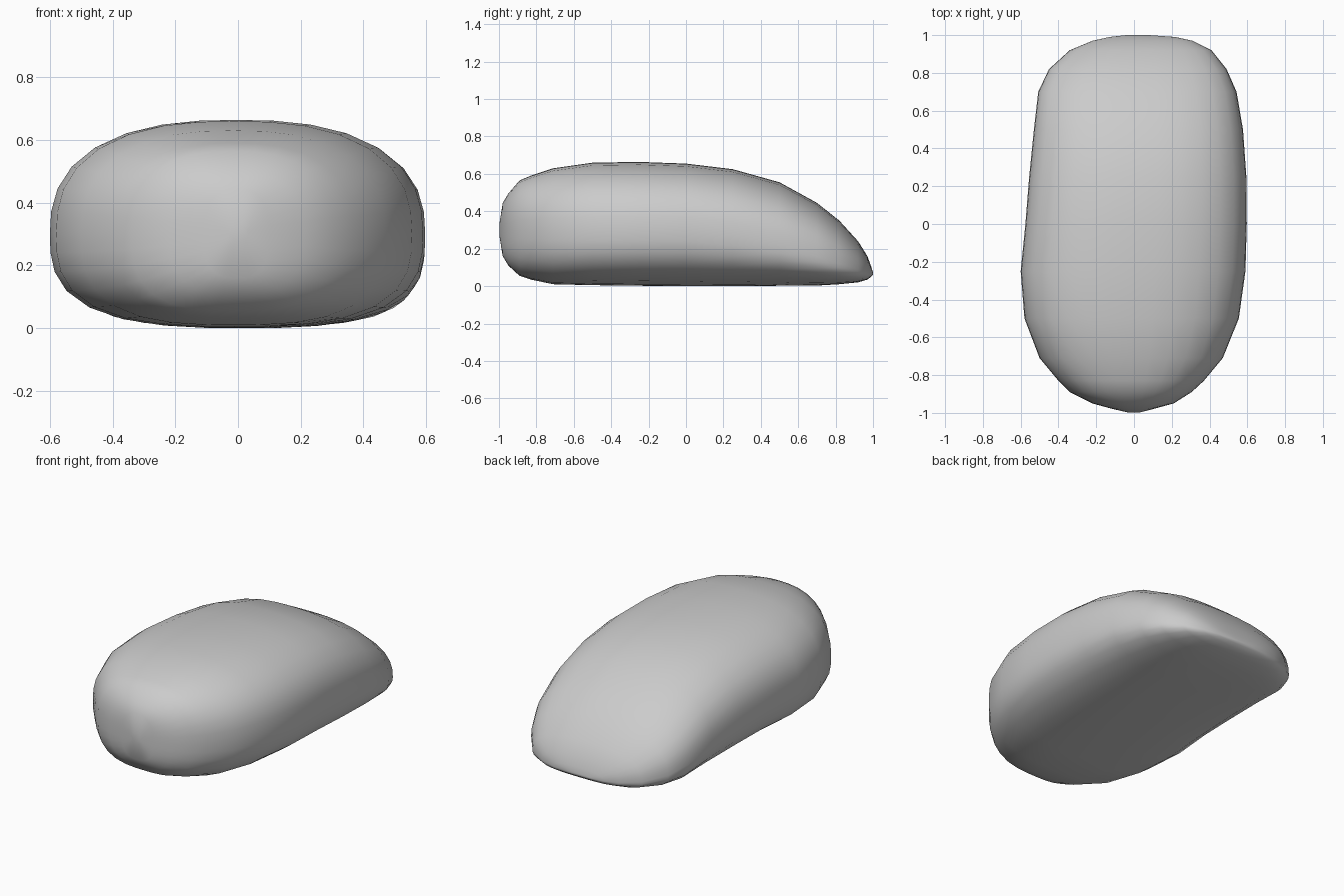
import bpy, bmesh
from math import sin, cos, tau

# Sections front to back: y, left x, right x, bottom z, top z, z of widest line
SECTIONS = [
    (-0.998, -0.03, 0.03, 0.270, 0.330, 0.30),
    (-0.98, -0.11, 0.10, 0.160, 0.445, 0.30),
    (-0.95, -0.22, 0.21, 0.110, 0.495, 0.30),
    (-0.89, -0.34, 0.305, 0.055, 0.565, 0.30),
    (-0.83, -0.40, 0.37, 0.035, 0.590, 0.30),
    (-0.71, -0.50, 0.47, 0.010, 0.630, 0.30),
    (-0.50, -0.58, 0.555, 0.005, 0.660, 0.30),
    (-0.25, -0.60, 0.59, 0.002, 0.664, 0.30),
    (0.00, -0.575, 0.597, 0.000, 0.655, 0.30),
    (0.25, -0.555, 0.595, 0.000, 0.625, 0.27),
    (0.50, -0.53, 0.577, 0.002, 0.555, 0.22),
    (0.70, -0.507, 0.543, 0.003, 0.445, 0.16),
    (0.82, -0.45, 0.49, 0.010, 0.350, 0.12),
    (0.92, -0.34, 0.41, 0.020, 0.240, 0.09),
    (0.97, -0.22, 0.31, 0.035, 0.160, 0.075),
    (0.99, -0.13, 0.22, 0.050, 0.105, 0.068),
    (1.00, -0.04, 0.08, 0.060, 0.072, 0.066),
]
SEGMENTS = 32
UPPER, LOWER = 2.5, 2.9   # squareness of the section above / below the widest line


def section(bm, y, left, right, bottom, top, mid):
    """Rounded-box loop, squarer underneath than on top."""
    loop = []
    cx, hw = (left + right) / 2, (right - left) / 2
    for i in range(SEGMENTS):
        a = tau * i / SEGMENTS
        c, s = cos(a), sin(a)
        n = UPPER if s >= 0 else LOWER
        r = (abs(c) ** n + abs(s) ** n) ** (-1 / n)
        h = (top - mid) if s >= 0 else (mid - bottom)
        loop.append(bm.verts.new((cx + hw * r * c, y, mid + h * r * s)))
    return loop


# Body shell: loft through all sections, closed at both tips
bm = bmesh.new()
loops = [section(bm, *s) for s in SECTIONS]
for a, b in zip(loops, loops[1:]):
    for k in range(SEGMENTS):
        n = (k + 1) % SEGMENTS
        bm.faces.new((a[k], a[n], b[n], b[k]))
bm.faces.new(loops[0])
bm.faces.new(loops[-1])
bmesh.ops.recalc_face_normals(bm, faces=bm.faces)
mesh = bpy.data.meshes.new("mouse_body")
bm.to_mesh(mesh)
bm.free()
body = bpy.data.objects.new("mouse_body", mesh)
bpy.context.collection.objects.link(body)
bpy.context.view_layer.objects.active = body
body.select_set(True)
bpy.ops.object.shade_smooth()
